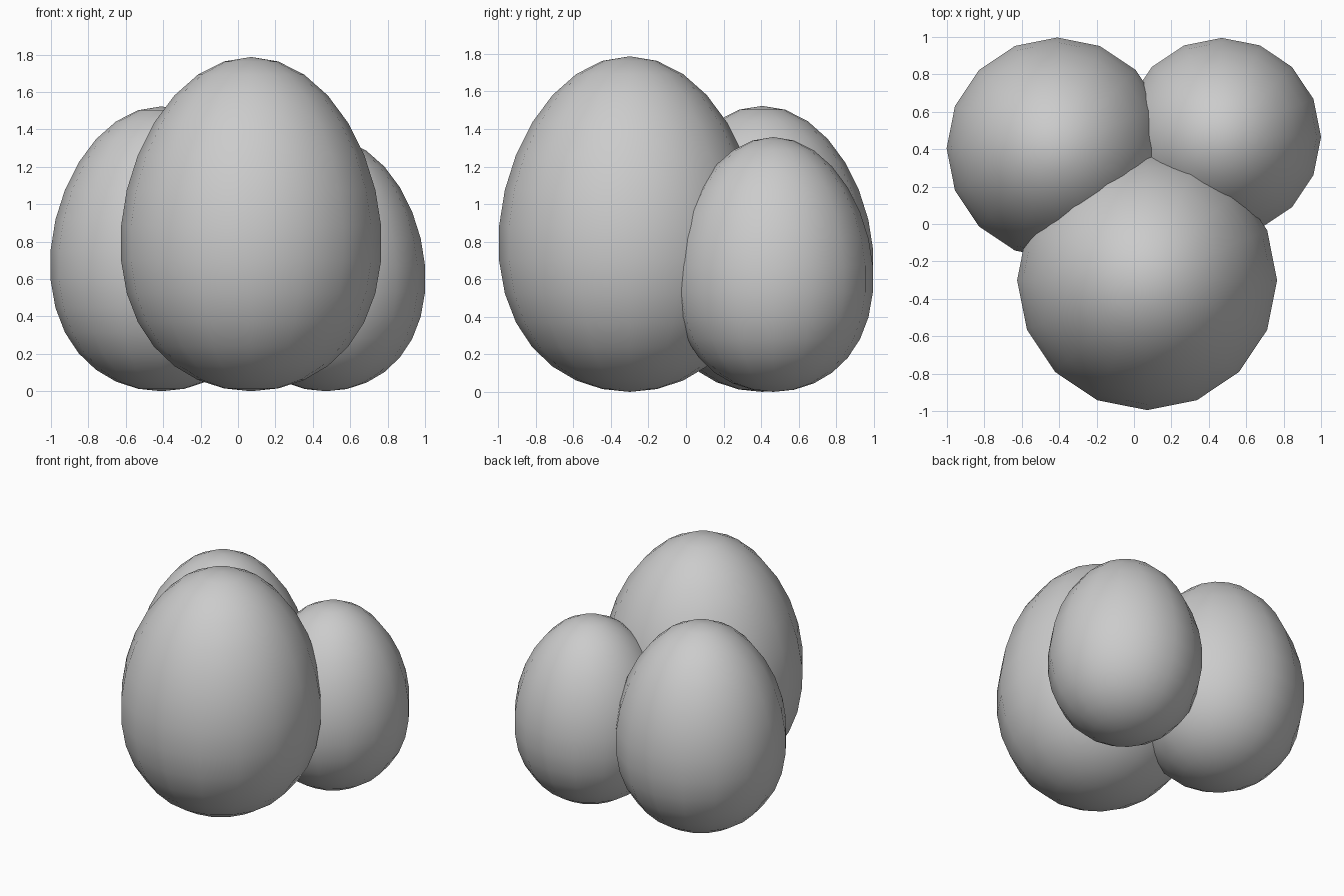
import bpy
import math

if "Cube" in bpy.data.objects:
    bpy.data.objects.remove(bpy.data.objects["Cube"])

SEGMENTS, RINGS = 16, 15
BLUNT = 0.116  # shifts the widest part of each egg towards its base


def egg(name, x, y, radius, height):
    """Low-poly sphere reshaped into an egg standing on z = 0."""
    bpy.ops.mesh.primitive_uv_sphere_add(segments=SEGMENTS, ring_count=RINGS, radius=1)
    obj = bpy.context.object
    obj.name = name
    half = height / 2
    # an odd ring count has no vertex exactly on the equator
    r = radius / math.cos(math.pi / RINGS / 2)
    for v in obj.data.vertices:
        c = v.co.z
        v.co.x *= r
        v.co.y *= r
        v.co.z = half * (c + BLUNT * c * c) + half * (1 - BLUNT)
    obj.location = (x, y, 0)
    bpy.ops.object.shade_smooth()
    return obj


# Cluster of three overlapping eggs
egg("large_egg", 0.07, -0.30, 0.695, 1.787)
egg("medium_egg", -0.41, 0.405, 0.592, 1.523)
egg("small_egg", 0.47, 0.465, 0.53, 1.357)
